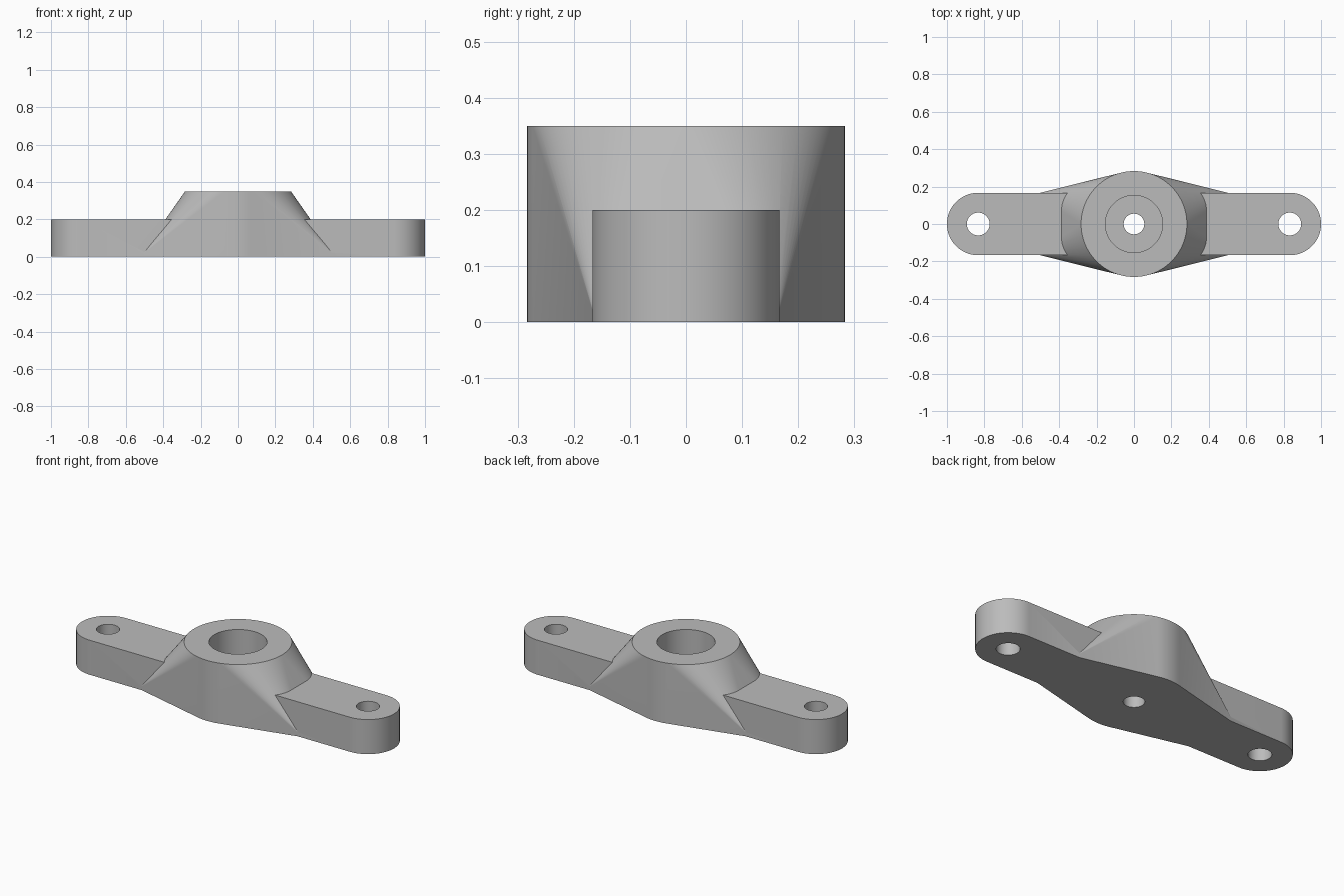
import bpy, bmesh, math
from math import cos, sin, pi

if "Cube" in bpy.data.objects:
    bpy.data.objects.remove(bpy.data.objects["Cube"], do_unlink=True)

HUB_R, HUB_H = 0.283, 0.35
ARM_R, ARM_H, ARM_X = 0.167, 0.2, 0.833
FOOT_X, FOOT_Y = 0.528, 0.16
SEGS = 96

grey = bpy.data.materials.new("plain_grey")
grey.use_nodes = True
colour = (0.5, 0.5, 0.5, 1)
grey.diffuse_color = colour
grey.node_tree.nodes["Principled BSDF"].inputs["Base Color"].default_value = colour


def ring(x, r, z):
    return [(x + r * cos(2 * pi * i / SEGS), r * sin(2 * pi * i / SEGS), z) for i in range(SEGS)]


def hull(name, points):
    """Solid stretched around a set of points."""
    bm = bmesh.new()
    for p in points:
        bm.verts.new(p)
    res = bmesh.ops.convex_hull(bm, input=bm.verts)
    spare = {g for g in res["geom_interior"] + res["geom_unused"] if isinstance(g, bmesh.types.BMVert)}
    bmesh.ops.delete(bm, geom=list(spare), context="VERTS")
    bmesh.ops.dissolve_limit(bm, angle_limit=0.001, verts=bm.verts, edges=bm.edges)
    bmesh.ops.recalc_face_normals(bm, faces=bm.faces)
    mesh = bpy.data.meshes.new(name)
    bm.to_mesh(mesh)
    bm.free()
    mesh.materials.append(grey)
    obj = bpy.data.objects.new(name, mesh)
    bpy.context.collection.objects.link(obj)
    return obj


def combine(target, other, operation):
    """Apply a boolean, then drop the helper."""
    mod = target.modifiers.new(operation, "BOOLEAN")
    mod.operation, mod.object, mod.solver = operation, other, "EXACT"
    bpy.context.view_layer.objects.active = target
    bpy.ops.object.modifier_apply(modifier=mod.name)
    bpy.data.objects.remove(other, do_unlink=True)


def cut_hole(target, x, r, floor):
    combine(target, hull("hole_cutter", ring(x, r, floor) + ring(x, r, 0.5)), "DIFFERENCE")


# Hub: round top flaring down to a long pointed foot
corners = [(sx * FOOT_X, sy * FOOT_Y, 0) for sx in (-1, 1) for sy in (-1, 1)]
bracket = hull("flanged_bracket", ring(0, HUB_R, 0) + ring(0, HUB_R, HUB_H) + corners)

# Arms: one rounded bar running through the hub
bar = [p for x in (-ARM_X, ARM_X) for z in (0, ARM_H) for p in ring(x, ARM_R, z)]
combine(bracket, hull("arms", bar), "UNION")

# Mounting holes, counterbore and centre hole
for side in (-1, 1):
    cut_hole(bracket, side * ARM_X, 0.061, -0.1)
cut_hole(bracket, 0, 0.153, 0.1)
cut_hole(bracket, 0, 0.055, -0.1)

bpy.ops.object.select_all(action="DESELECT")
bracket.select_set(True)
bpy.context.view_layer.objects.active = bracket
bpy.ops.object.shade_smooth_by_angle(angle=math.radians(20))
